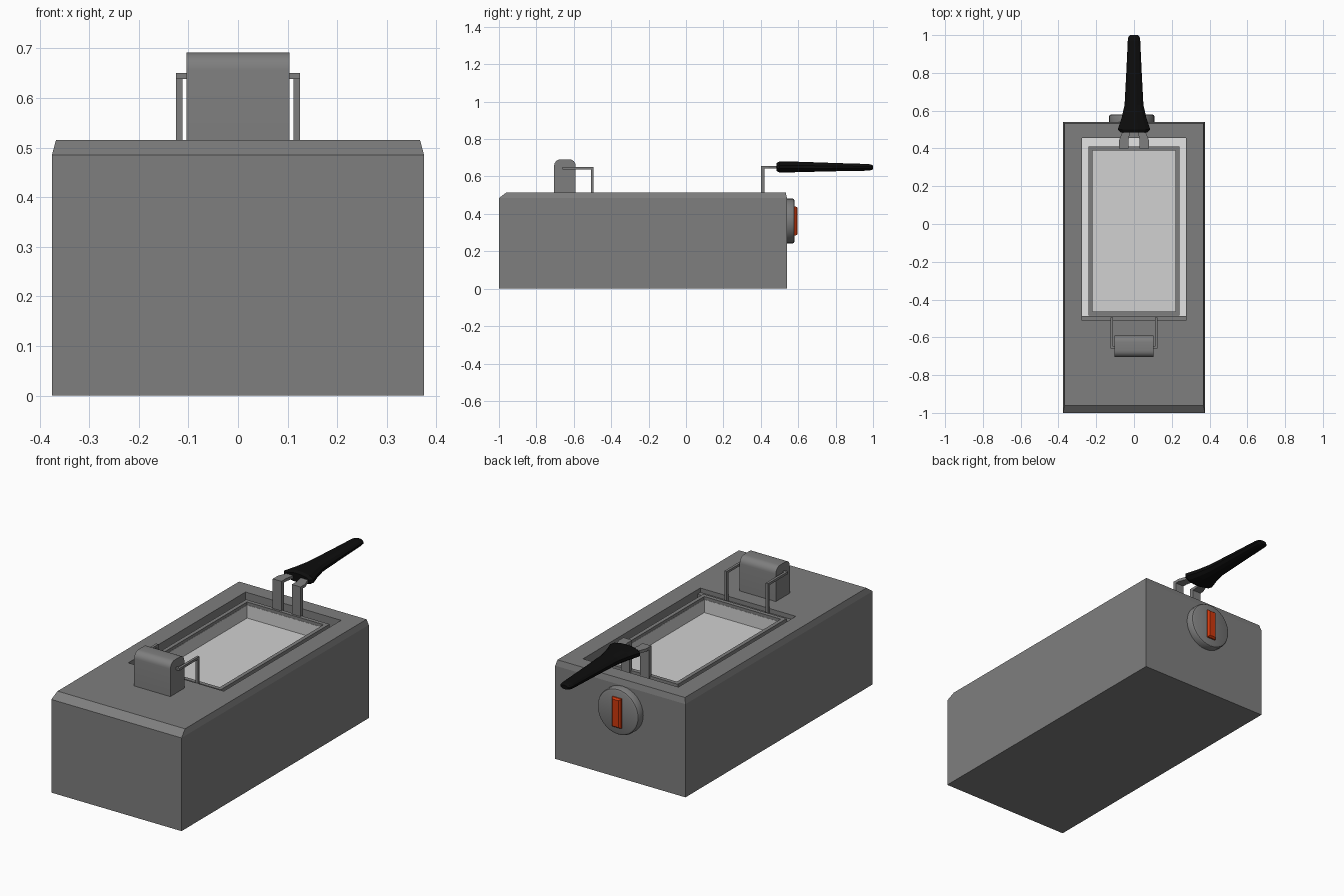
import bpy, bmesh
from math import sin, cos, pi

cube = bpy.data.objects.get("Cube")
if cube:
    bpy.data.objects.remove(cube, do_unlink=True)


def material(name, r, g, b):
    m = bpy.data.materials.new(name)
    m.use_nodes = True
    m.diffuse_color = (r, g, b, 1)
    bsdf = next(n for n in m.node_tree.nodes if n.type == 'BSDF_PRINCIPLED')
    bsdf.inputs["Base Color"].default_value = (r, g, b, 1)
    return m


STEEL = material("steel grey", .21, .21, .21)
WHITE = material("tank white", .78, .78, .78)
LIGHT = material("basket light grey", .64, .64, .64)
BLACK = material("handle black", .004, .004, .004)
RED = material("switch red", .62, .04, .004)


def loft(name, rings, mats, caps=True, closed=False, smooth=False):
    """Skin equal-length rings of points; last cap takes the last material."""
    bm = bmesh.new()
    rows = [[bm.verts.new(p) for p in ring] for ring in rings]
    n = len(rows[0])
    pairs = list(zip(rows, rows[1:]))
    if closed:
        pairs.append((rows[-1], rows[0]))
    for a, b in pairs:
        for i in range(n):
            j = (i + 1) % n
            bm.faces.new((a[i], a[j], b[j], b[i]))
    if caps and not closed:
        bm.faces.new(rows[0])
        end = bm.faces.new(rows[-1])
        end.material_index = len(mats) - 1
    bmesh.ops.recalc_face_normals(bm, faces=bm.faces)
    mesh = bpy.data.meshes.new(name)
    bm.to_mesh(mesh)
    bm.free()
    for m in mats:
        mesh.materials.append(m)
    ob = bpy.data.objects.new(name, mesh)
    bpy.context.collection.objects.link(ob)
    if smooth:
        bpy.ops.object.select_all(action='DESELECT')
        ob.select_set(True)
        bpy.context.view_layer.objects.active = ob
        bpy.ops.object.shade_smooth_by_angle(angle=pi / 6)
    return ob


def rect(hx, y0, y1, z, cx=0):
    return [(cx - hx, y0, z), (cx + hx, y0, z), (cx + hx, y1, z), (cx - hx, y1, z)]


def upright(cx, hx, y, z0, z1):
    return [(cx - hx, y, z0), (cx + hx, y, z0), (cx + hx, y, z1), (cx - hx, y, z1)]


def box(name, x0, x1, y0, y1, z0, z1, mat=STEEL):
    cx, hx = (x0 + x1) / 2, abs(x1 - x0) / 2
    return loft(name, [rect(hx, y0, y1, z0, cx), rect(hx, y0, y1, z1, cx)], [mat])


def disc(cx, cz, r, y, n=32):
    return [(cx + r * cos(2 * pi * i / n), y, cz + r * sin(2 * pi * i / n)) for i in range(n)]


# Housing with chamfered top and sunken tank
loft("housing", [
    rect(.375, -1, .54, 0),
    rect(.375, -1, .54, .485),
    rect(.367, -.96, .533, .515),
    rect(.275, -.51, .455, .515),
    rect(.275, -.51, .455, .38)], [STEEL, WHITE])
box("tank_front_ledge", -.275, .275, -.511, -.486, .375, .492)

# Frying basket and its rim
loft("basket", [
    rect(.228, -.472, .397, .41),
    rect(.228, -.472, .397, .487),
    rect(.219, -.463, .388, .487),
    rect(.219, -.463, .388, .42)], [LIGHT])
loft("basket_rim", [
    rect(.24, -.485, .41, .48),
    rect(.24, -.485, .41, .503),
    rect(.22, -.464, .389, .503),
    rect(.22, -.464, .389, .48)], [STEEL], closed=True)

# Rounded hook block in front of the tank
R = .035
profile = [(-.705, .514), (-.59, .514)]
for cy, start in ((-.59 - R, 0), (-.705 + R, pi / 2)):
    for k in range(7):
        a = start + k * pi / 12
        profile.append((cy + R * cos(a), .692 - R + R * sin(a)))
loft("hook_block", [[(x, y, z) for y, z in profile] for x in (-.104, .104)],
     [STEEL], smooth=True)

# Hook wires and handle straps, mirrored
for side, s in (("left", 1), ("right", -1)):
    box(side + "_wire_upright", s * .112, s * .125, -.508, -.495, .485, .65)
    box(side + "_wire_arm", s * .112, s * .125, -.66, -.495, .638, .65)
    box(side + "_wire_end", s * .09, s * .125, -.66, -.648, .638, .65)
    box(side + "_strap_upright", s * .03, s * .08, .4, .42, .482, .657)
    loft(side + "_strap_top", [
        upright(s * .055, .025, .4, .642, .657),
        upright(s * .055, .025, .44, .642, .657),
        upright(s * .035, .018, .51, .642, .657)], [STEEL])

# Tapered handle: y, half width, half height, centre height
sections = [(.485, .07, .022, .651), (.5, .086, .03, .651), (.56, .066, .029, .651),
            (.63, .05, .027, .651), (.8, .041, .022, .65), (.97, .033, .018, .649),
            (.99, .03, .015, .649), (1, .02, .01, .649)]
rings = []
for y, w, h, zc in sections:
    ring = []
    for k in range(12):
        a = 2 * pi * (k + .5) / 12
        ring.append((w * cos(a) / cos(pi / 12), y, zc + h * sin(a) / cos(pi / 12)))
    rings.append(ring)
loft("handle", rings, [BLACK])

# Dial with raised switch bar on the back
DX, DZ = -.012, .362
loft("dial", [disc(DX, DZ, r, y) for r, y in
              ((.12, .535), (.12, .57), (.116, .577), (.107, .581))],
     [STEEL], smooth=True)
loft("switch_bar", [upright(DX, w, y, DZ - h, DZ + h) for w, h, y in
                    ((.026, .077, .575), (.026, .077, .588), (.018, .07, .597))], [RED])
